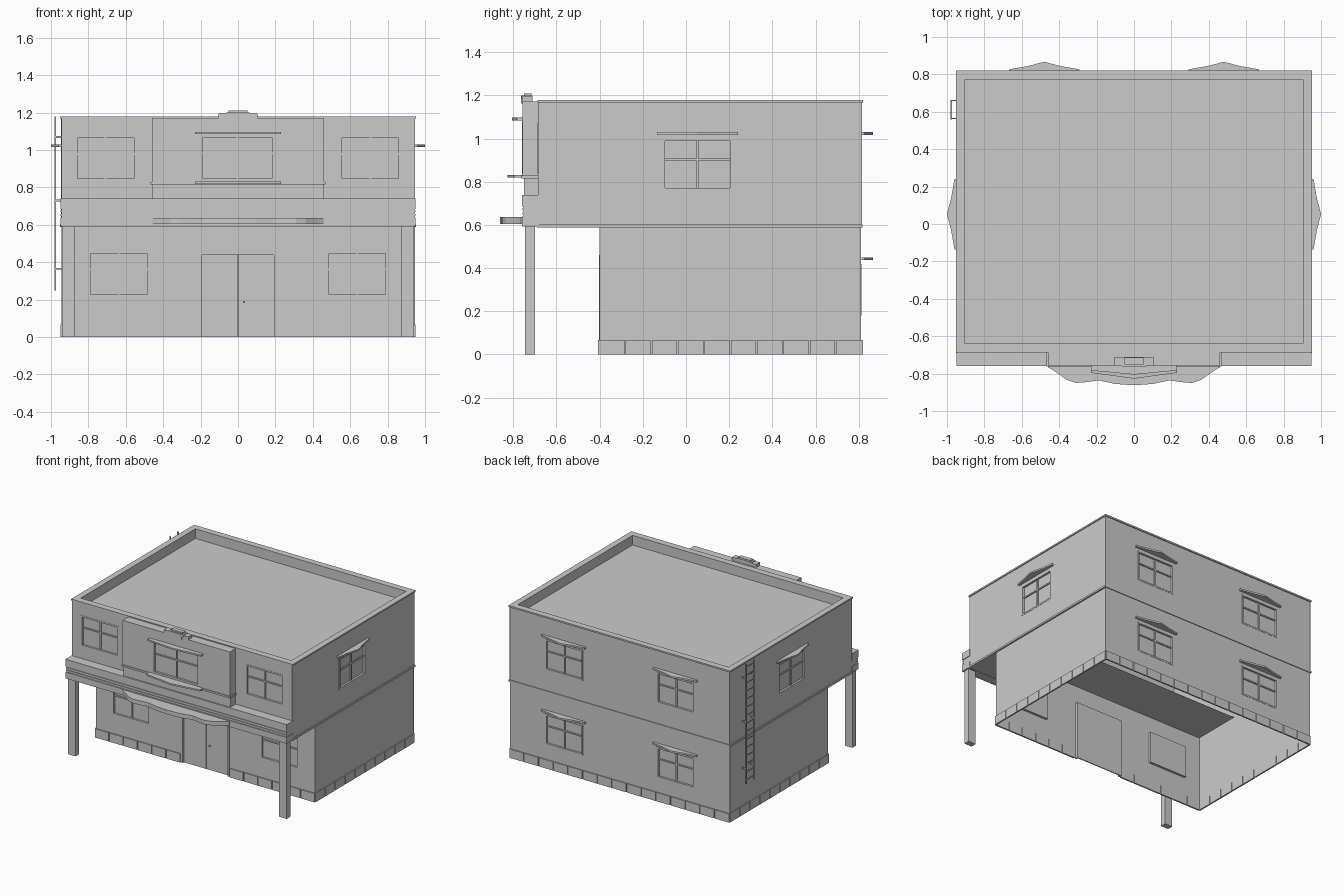
import bpy, bmesh, math
from mathutils import Matrix, Vector

def side(deg, dist):
    """Local frame of a wall: x along the wall, -y outward, z up."""
    return Matrix.Rotation(math.radians(deg), 4, 'Z') @ Matrix.Translation((0, -dist, 0))

def finish(name, bm, m=Matrix()):
    me = bpy.data.meshes.new(name)
    bm.to_mesh(me)
    bm.free()
    me.transform(m)
    ob = bpy.data.objects.new(name, me)
    bpy.context.collection.objects.link(ob)
    return ob

def boxes(name, items, m=Matrix()):
    """Boxes given as (x0, x1, y0, y1, z0, z1)."""
    bm = bmesh.new()
    for x0, x1, y0, y1, z0, z1 in items:
        t = Matrix.Translation(((x0+x1)/2, (y0+y1)/2, (z0+z1)/2))
        bmesh.ops.create_cube(bm, size=1, matrix=t @ Matrix.Diagonal((x1-x0, y1-y0, z1-z0, 1)))
    return finish(name, bm, m)

def slab(name, pts, z0, z1, m=Matrix()):
    """Flat outline extruded upward."""
    bm = bmesh.new()
    f = bm.faces.new([bm.verts.new((x, y, z0)) for x, y in pts])
    r = bmesh.ops.extrude_face_region(bm, geom=[f])
    for v in r['geom']:
        if isinstance(v, bmesh.types.BMVert):
            v.co.z = z1
    bmesh.ops.recalc_face_normals(bm, faces=bm.faces[:])
    return finish(name, bm, m)

def wall(name, m, u0, u1, z0, z1, holes=()):
    """Thin wall sheet with rectangular openings."""
    bm = bmesh.new()
    us = sorted({u0, u1} | {h[i] for h in holes for i in (0, 1)})
    zs = sorted({z0, z1} | {h[i] for h in holes for i in (2, 3)})
    for a, b in zip(us, us[1:]):
        for c, d in zip(zs, zs[1:]):
            if any(h[0] < (a+b)/2 < h[1] and h[2] < (c+d)/2 < h[3] for h in holes):
                continue
            bm.faces.new([bm.verts.new((x, 0, z)) for x, z in ((a, c), (b, c), (b, d), (a, d))])
    bmesh.ops.remove_doubles(bm, verts=bm.verts[:], dist=1e-5)
    bmesh.ops.dissolve_limit(bm, angle_limit=0.01, verts=bm.verts[:], edges=bm.edges[:])
    return finish(name, bm, m)

def window(name, m, h, hood=False):
    """Recessed pane, frame and glazing bars, optional pointed hood."""
    a, b, c, d = h
    t, mid, bar = 0.012, (a+b)/2, c + (d-c)*0.6
    boxes(name, [
        (a, b, 0.014, 0.018, c, d),
        (a, a+t, -0.002, 0.016, c, d), (b-t, b, -0.002, 0.016, c, d),
        (a+t, b-t, -0.002, 0.016, c, c+t), (a+t, b-t, -0.002, 0.016, d-t, d),
        (mid-0.005, mid+0.005, 0.006, 0.016, c+t, d-t),
        (a+t, b-t, 0.006, 0.016, bar-0.005, bar+0.005)], m)
    if hood:
        slab(name + "_hood", [(mid-0.188, 0), (mid-0.188, -0.015), (mid-0.09, -0.032), (mid, -0.055),
                              (mid+0.09, -0.032), (mid+0.188, -0.015), (mid+0.188, 0)],
             d+0.017, d+0.03, m)

# Lower storey
low_win = [(-0.80, -0.475, 0.215, 0.46), (0.475, 0.80, 0.215, 0.46)]
door = (-0.205, 0.205, 0.0, 0.45)
front_low = side(0, 0.40)
wall("lower_front_wall", front_low, -0.94, 0.94, 0, 0.59, low_win + [door])
for i, h in enumerate(low_win):
    window(f"lower_front_window_{i}", front_low, h)
wall("lower_right_wall", side(90, 0.94), -0.40, 0.81, 0, 0.59)
wall("lower_left_wall", side(270, 0.94), -0.81, 0.40, 0, 0.59)

# Upper storey
up_win = [(-0.87, -0.545, 0.835, 1.075), (0.545, 0.87, 0.835, 1.075)]
front_up = side(0, 0.685)
wall("upper_front_wall", front_up, -0.945, 0.945, 0.59, 1.18, up_win)
for i, h in enumerate(up_win):
    window(f"upper_front_window_{i}", front_up, h)
for name, deg, s in (("right", 90, 1), ("left", 270, -1)):
    m = side(deg, 0.945)
    h = (0.0525*s - 0.1625, 0.0525*s + 0.1625, 0.76, 1.0)
    wall(f"upper_{name}_wall", m, min(-0.685*s, 0.815*s), max(-0.685*s, 0.815*s), 0.59, 1.18, [h])
    window(f"{name}_window", m, h, True)

# Back wall, two rows of windows
back = side(180, 0.812)
back_win = [(x-0.1625, x+0.1625, z, z+0.24) for x in (-0.48, 0.48) for z in (0.18, 0.76)]
wall("back_wall", back, -0.945, 0.945, 0, 1.18, back_win)
for i, h in enumerate(back_win):
    window(f"back_window_{i}", back, h, True)

# Double door with frame and knobs
boxes("double_door", [
    (-0.195, -0.002, 0.012, 0.02, 0, 0.44), (0.002, 0.195, 0.012, 0.02, 0, 0.44),
    (-0.205, -0.193, -0.004, 0.02, 0, 0.45), (0.193, 0.205, -0.004, 0.02, 0, 0.45),
    (-0.193, 0.193, -0.004, 0.02, 0.438, 0.45),
    (0.027, 0.037, 0.002, 0.012, 0.183, 0.193)], front_low)

# Floor overhang and roof with parapet
def sheet(name, x, y0, y1, z, up):
    bm = bmesh.new()
    pts = [(-x, y0, z), (x, y0, z), (x, y1, z), (-x, y1, z)]
    bm.faces.new([bm.verts.new(p) for p in (pts if up else pts[::-1])])
    finish(name, bm)
sheet("upper_floor_underside", 0.945, -0.69, -0.02, 0.592, False)
sheet("roof_deck", 0.905, -0.637, 0.77, 1.105, True)
for name, deg, u0, u1, d in (("front", 180, -0.905, 0.905, 0.637), ("back", 0, -0.905, 0.905, -0.77),
                             ("right", 270, -0.77, 0.637, -0.905), ("left", 90, -0.637, 0.77, -0.905)):
    wall(f"parapet_{name}_inside", side(deg, d if deg != 180 else -0.637), u0, u1, 1.105, 1.17)
boxes("parapet_cap", [
    (-0.952, 0.952, -0.688, -0.637, 1.168, 1.18), (-0.952, 0.952, 0.77, 0.82, 1.168, 1.18),
    (-0.952, -0.905, -0.637, 0.77, 1.168, 1.18), (0.905, 0.952, -0.637, 0.77, 1.168, 1.18)])
boxes("storey_trim", [
    (-0.952, 0.952, 0.808, 0.818, 0.588, 0.602),
    (-0.952, -0.94, -0.69, 0.818, 0.588, 0.602), (0.94, 0.952, -0.69, 0.818, 0.588, 0.602)])

# Balcony band with ribbed moulding
boxes("front_band", [
    (-0.95, 0.95, -0.76, -0.68, 0.592, 0.64), (-0.945, 0.945, -0.753, -0.68, 0.64, 0.685),
    (-0.95, 0.95, -0.76, -0.68, 0.685, 0.74),
    (-0.948, 0.948, -0.758, -0.75, 0.648, 0.658), (-0.948, 0.948, -0.758, -0.75, 0.668, 0.678)])
boxes("front_posts", [(s*0.9075-0.0325, s*0.9075+0.0325, -0.745, -0.70, 0, 0.6) for s in (-1, 1)])

# Central bay with window, moulding, hood and sill
bay = side(0, 0.757)
bay_win = (-0.2, 0.195, 0.835, 1.08)
wall("bay_front", bay, -0.46, 0.46, 0.82, 1.172, [bay_win])
window("bay_window", bay, bay_win)
boxes("bay_body", [
    (-0.46, 0.46, -0.75, -0.685, 0.74, 0.82), (-0.46, -0.45, -0.757, -0.685, 0.82, 1.172),
    (0.45, 0.46, -0.757, -0.685, 0.82, 1.172), (-0.45, 0.45, -0.757, -0.685, 1.162, 1.172),
    (-0.467, 0.467, -0.763, -0.685, 0.815, 0.829)])
for name, z, y in (("bay_hood", 1.085, 0.048), ("bay_sill", 0.819, 0.07)):
    slab(name, [(-0.23, 0), (-0.23, -y*0.55), (0, -y), (0.23, -y*0.55), (0.23, 0)], z, z+0.012, bay)

# Wavy entrance canopy
half = [(0.46, -0.765), (0.42, -0.79), (0.36, -0.833), (0.31, -0.85), (0.26, -0.846), (0.19, -0.836), (0.1, -0.855)]
slab("entrance_canopy", [(0.46, -0.755)] + half + [(0, -0.862)] +
     [(-x, y) for x, y in reversed(half)] + [(-0.46, -0.755)], 0.604, 0.636)

# Ornament above the bay
boxes("bay_ornament", [
    (-0.105, 0.105, -0.758, -0.712, 1.172, 1.195), (-0.05, 0.05, -0.764, -0.712, 1.163, 1.2),
    (-0.05, 0.05, -0.75, -0.715, 1.2, 1.21), (-0.065, 0.065, -0.762, -0.712, 1.185, 1.2)])

# Stone plinth blocks
def plinth(name, m, u0, u1, n):
    w = (u1-u0)/n
    boxes(name, [(u0+i*w+0.003, u0+(i+1)*w-0.003, -0.008, 0.004, 0, 0.068) for i in range(n)], m)
plinth("plinth_front_left", front_low, -0.945, -0.21, 6)
plinth("plinth_front_right", front_low, 0.21, 0.945, 6)
plinth("plinth_back", back, -0.945, 0.945, 15)
plinth("plinth_right", side(90, 0.94), -0.405, 0.815, 10)
plinth("plinth_left", side(270, 0.94), -0.815, 0.405, 10)

# Ladder on the left wall
rails = [(-0.982, -0.972, y-0.004, y+0.004, 0.25, 1.18) for y in (0.564, 0.66)]
rungs = [(-0.98, -0.974, 0.564, 0.66, z-0.003, z+0.003) for z in [0.28 + 0.0625*i for i in range(15)]]
ties = [(-0.975, -0.938, y-0.003, y+0.003, z-0.005, z+0.005) for y in (0.564, 0.66) for z in (0.365, 0.73, 1.07)]
boxes("wall_ladder", rails + rungs + ties)
